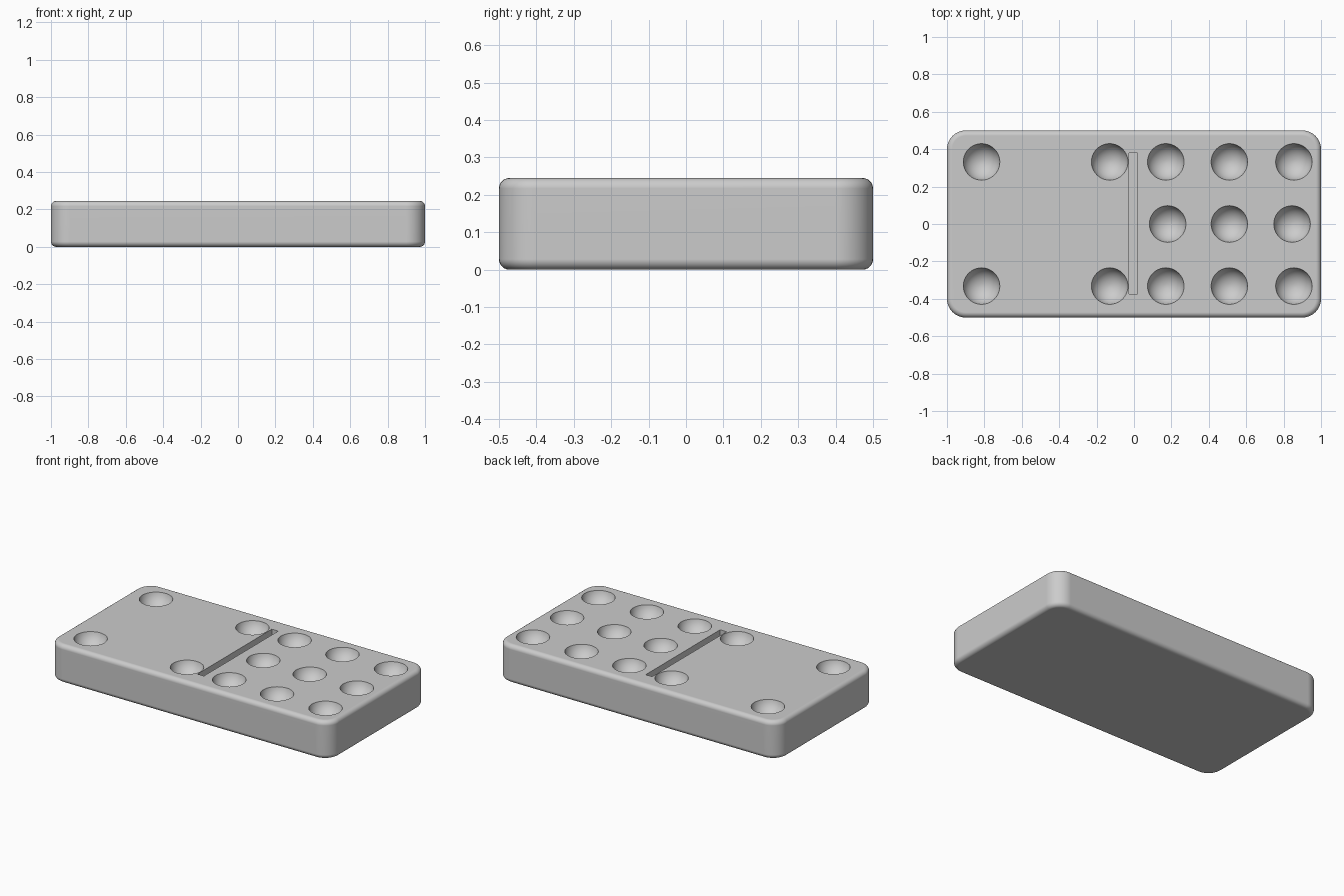
import bpy
import bmesh
from mathutils import Matrix, Vector

HEIGHT = 0.245
PIP_RADIUS = 0.1
PIP_LIFT = 0.02      # sphere centres sit slightly above the top face
GROOVE_DEPTH = 0.05

cube = bpy.data.objects.get("Cube")
if cube:
    bpy.data.objects.remove(cube, do_unlink=True)

grey = bpy.data.materials.new("plain grey")
grey.use_nodes = True
colour = (0.6, 0.6, 0.6, 1)
grey.diffuse_color = colour
grey.node_tree.nodes["Principled BSDF"].inputs["Base Color"].default_value = colour


def make_object(name, bm):
    mesh = bpy.data.meshes.new(name)
    bm.to_mesh(mesh)
    bm.free()
    obj = bpy.data.objects.new(name, mesh)
    bpy.context.collection.objects.link(obj)
    mesh.materials.append(grey)
    return obj


def add_box(bm, centre, size):
    matrix = Matrix.Translation(centre) @ Matrix.Diagonal((*size, 1))
    bmesh.ops.create_cube(bm, size=1, matrix=matrix)


# Tile body: rounded plan corners, then a softer rim along top and bottom
bm = bmesh.new()
add_box(bm, (0, 0, HEIGHT / 2), (2, 1, HEIGHT))
upright = [e for e in bm.edges
           if abs(e.verts[0].co.z - e.verts[1].co.z) > HEIGHT / 2]
bmesh.ops.bevel(bm, geom=upright, offset=0.1, segments=10,
                profile=0.5, affect='EDGES')
rims = [e for e in bm.edges if any(abs(f.normal.z) > 0.9 for f in e.link_faces)]
bmesh.ops.bevel(bm, geom=rims, offset=0.028, segments=6,
                profile=0.5, affect='EDGES')
tile = make_object("domino_tile", bm)

# Cutter: round pips and the dividing groove
pips = [(x, y) for x in (-0.815, -0.13, 0.17, 0.51, 0.855) for y in (-0.332, 0.332)]
pips += [(x, 0) for x in (0.18, 0.51, 0.845)]
bm = bmesh.new()
for x, y in pips:
    bmesh.ops.create_uvsphere(
        bm, u_segments=40, v_segments=24, radius=PIP_RADIUS,
        matrix=Matrix.Translation((x, y, HEIGHT + PIP_LIFT)))
add_box(bm, Vector((-0.003, 0.003, HEIGHT)), (0.046, 0.755, 2 * GROOVE_DEPTH))
cutter = make_object("pip_cutter", bm)
cutter.hide_render = True

# Carve the top, then drop the cutter
bpy.ops.object.select_all(action='DESELECT')
bpy.context.view_layer.objects.active = tile
tile.select_set(True)
carve = tile.modifiers.new("carve", 'BOOLEAN')
carve.operation = 'DIFFERENCE'
carve.solver = 'EXACT'
carve.object = cutter
bpy.ops.object.modifier_apply(modifier=carve.name)
bpy.data.objects.remove(cutter, do_unlink=True)

# Smooth rounding with crisp pip rims and flat large faces
bpy.ops.object.shade_smooth_by_angle(angle=0.6)
weighted = tile.modifiers.new("flat faces", 'WEIGHTED_NORMAL')
weighted.keep_sharp = True
